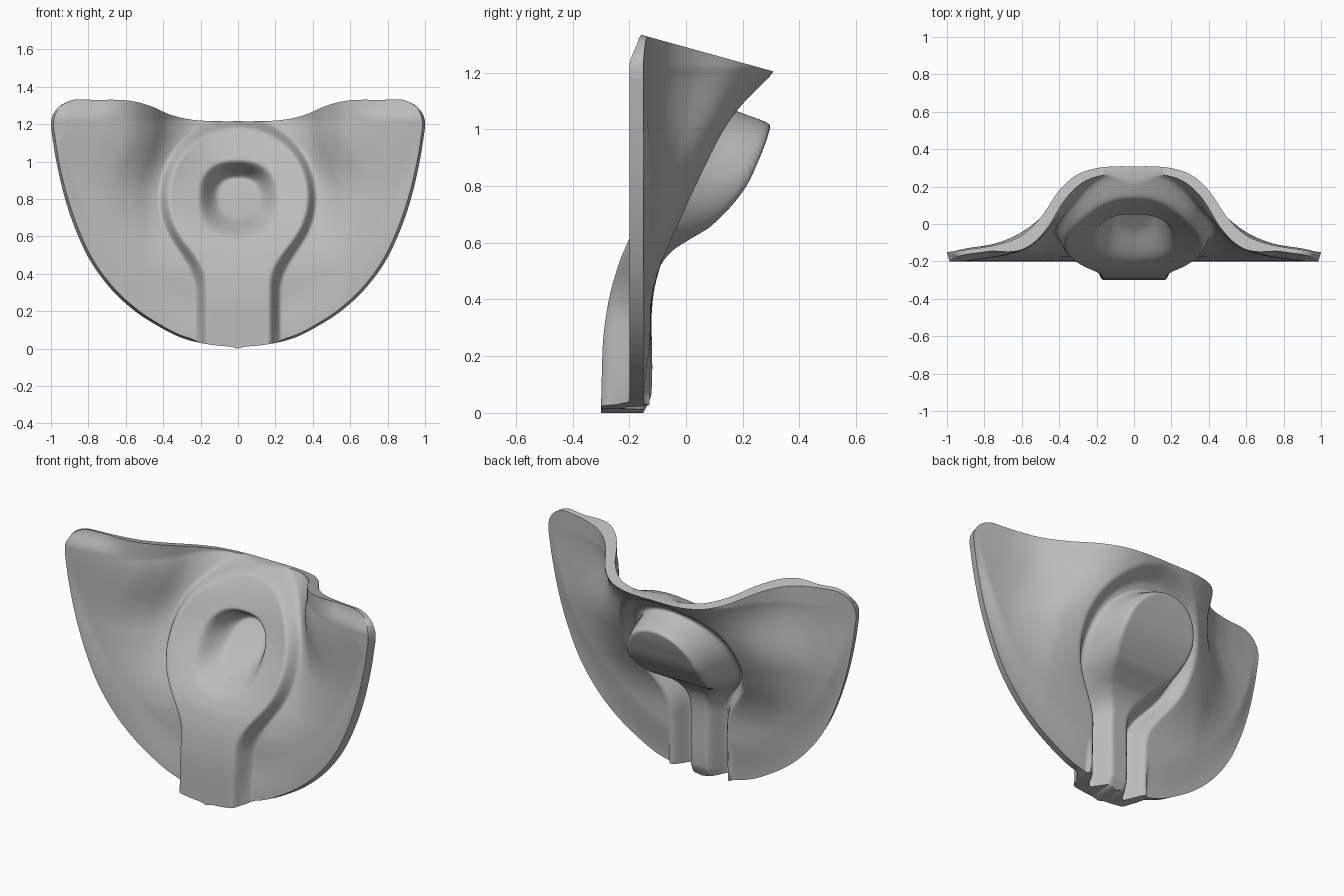
import bpy, bmesh, math

cube = bpy.data.objects.get("Cube")
if cube:
    bpy.data.objects.remove(cube, do_unlink=True)


def curve(points):
    """Smooth interpolation through (input, output) pairs."""
    n = len(points)
    slopes = []
    for i in range(n):
        a, b = points[max(i - 1, 0)], points[min(i + 1, n - 1)]
        slopes.append((b[1] - a[1]) / (b[0] - a[0]))

    def value(t):
        if t <= points[0][0]:
            return points[0][1]
        for i in range(n - 1):
            (a, va), (b, vb) = points[i], points[i + 1]
            if t <= b:
                h = b - a
                s = (t - a) / h
                return (va * (1 + 2 * s) * (1 - s) ** 2 + vb * s * s * (3 - 2 * s)
                        + h * slopes[i] * s * (1 - s) ** 2 - h * slopes[i + 1] * s * s * (1 - s))
        return points[-1][1]
    return value


def step(a, b, t):
    t = min(max((t - a) / (b - a), 0), 1)
    return t * t * (3 - 2 * t)


# Profiles: centre line of the sheet, sideways falloff, lower outline, rear bulge
centre = curve([(0, .02), (.2, .025), (.36, .03), (.45, .042), (.55, .075), (.7, .155),
                (.9, .265), (1.07, .36), (1.22, .47)])
falloff = curve([(0, 1), (.1, 1), (.2, .975), (.3, .89), (.4, .7), (.5, .39), (.6, .19),
                 (.72, .09), (.85, .04), (1, 0)])
lower = curve([(0, 0), (.04, .01), (.1, .015), (.2, .03), (.3, .057), (.4, .105), (.55, .2),
               (.68, .32), (.79, .47), (.87, .64), (.93, .82), (.975, 1.02), (1, 1.18)])
bulge = curve([(0, -.15), (.07, -.122), (.4, -.12), (.5, -.1), (.57, -.05), (.61, .01),
               (.66, .09), (.78, .2), (.9, .26), (1, .295), (1.06, .3)])


def keyhole(x, z, middle, radius, stem, blend):
    """Signed distance to a disc smoothly joined to a downward stem."""
    disc = math.hypot(x, z - middle) - radius
    bar = max(abs(x) - stem, z - middle)
    h = max(blend - abs(disc - bar), 0) / blend
    return min(disc, bar) - h * h * blend / 4


def teardrop(x, z):
    """Signed distance to a drop with its point at the bottom."""
    best = 1
    for i in range(31):
        t = i / 30
        flat = (abs(x) ** 2.5 + abs(z - .6 - .2 * t) ** 2.5) ** .4
        best = min(best, flat - .01 - .19 * t)
    return best


def sheet(x, z, front):
    x = abs(x)
    widen = 1 + .25 * (1 - step(.8, 1.2, z))
    edge = step(-.02, .25, z - lower(x)) if x > .2 else 1
    if front:
        y = -.2 + edge * centre(z) * falloff(min(x / .93 / widen, 1))
        return y + .035 * step(1.22, 1.335, z) * step(.6, .8, x)
    return -.15 + edge * centre(z) * falloff(min(x / widen, 1))


def front_surface(x, z):
    y = sheet(x, z, True)
    if abs(x) < .6:
        d = keyhole(x, z, .81, .4, .2, .14)
        y -= (.1 + .02 * (1 - step(.2, .5, z))) * (1 - step(-.035, .03, d))
        y += .03 * (1 - step(.1, .36, math.hypot(x, z - .85)))
    if abs(x) < .3 and .5 < z < 1.1:
        hollow = 1 - step(-.1, .015, teardrop(x, z))
        y += hollow * (.03 + .16 * step(.52, .95, z))
    return y


def back_surface(x, z):
    y = sheet(x, z, False)
    if abs(x) < .6:
        recess = 1 - step(-.09, -.01, keyhole(x, z, .81, .4, .2, .14))
        y -= (.11 - .045 * step(.5, .9, z)) * recess
        ridge = 1 - step(-.055, .025, keyhole(x, z, .785, .28, .1, .14))
        y += (bulge(z) - y) * ridge
    return y


def upper(x, front):
    """Slanting planar cut across the top, with rounded outer corners."""
    z = 1.25
    for _ in range(25):
        z = (z + 1.335 - .277 * (sheet(x, z, front) + .165)) / 2
    corner = max(abs(x) - .86, 0) / .14
    return z - .13 * (1 - math.sqrt(max(1 - corner * corner, 0)))


# Shell: front and back skins on matching grids, closed round the rim
COLS, ROWS = 270, 160
bm = bmesh.new()


def skin(surface, front):
    grid = []
    for i in range(COLS + 1):
        x = math.sin(math.pi * (i / COLS - .5))
        low, high = lower(abs(x)), upper(x, front)
        if front:
            low += .012 * step(.2, .26, abs(x)) * (1 - step(.9, 1, abs(x)))
        shrink = 1 - .014 * step(.2, .6, abs(x)) if front else 1
        column = []
        for j in range(ROWS + 1):
            z = low + (high - low) * j / ROWS
            column.append(bm.verts.new((x * shrink, surface(x, z), z)))
        grid.append(column)
    for i in range(COLS):
        for j in range(ROWS):
            bm.faces.new((grid[i][j], grid[i + 1][j], grid[i + 1][j + 1], grid[i][j + 1]))
    rim = [c[0] for c in grid] + grid[-1][1:]
    rim += [c[-1] for c in reversed(grid[:-1])] + grid[0][-2:0:-1]
    return rim


front_rim = skin(front_surface, True)
back_rim = skin(back_surface, False)
for i in range(len(front_rim)):
    bm.faces.new((front_rim[i - 1], front_rim[i], back_rim[i], back_rim[i - 1]))
bmesh.ops.recalc_face_normals(bm, faces=bm.faces)

mesh = bpy.data.meshes.new("shell")
bm.to_mesh(mesh)
bm.free()
shell = bpy.data.objects.new("shell", mesh)
bpy.context.collection.objects.link(shell)

# Single plain grey
grey = bpy.data.materials.new("plain grey")
grey.use_nodes = True
colour = (.5, .5, .5, 1)
grey.diffuse_color = colour
grey.node_tree.nodes["Principled BSDF"].inputs["Base Color"].default_value = colour
mesh.materials.append(grey)

bpy.ops.object.select_all(action="DESELECT")
shell.select_set(True)
bpy.context.view_layer.objects.active = shell
bpy.ops.object.shade_smooth_by_angle(angle=math.radians(65))
